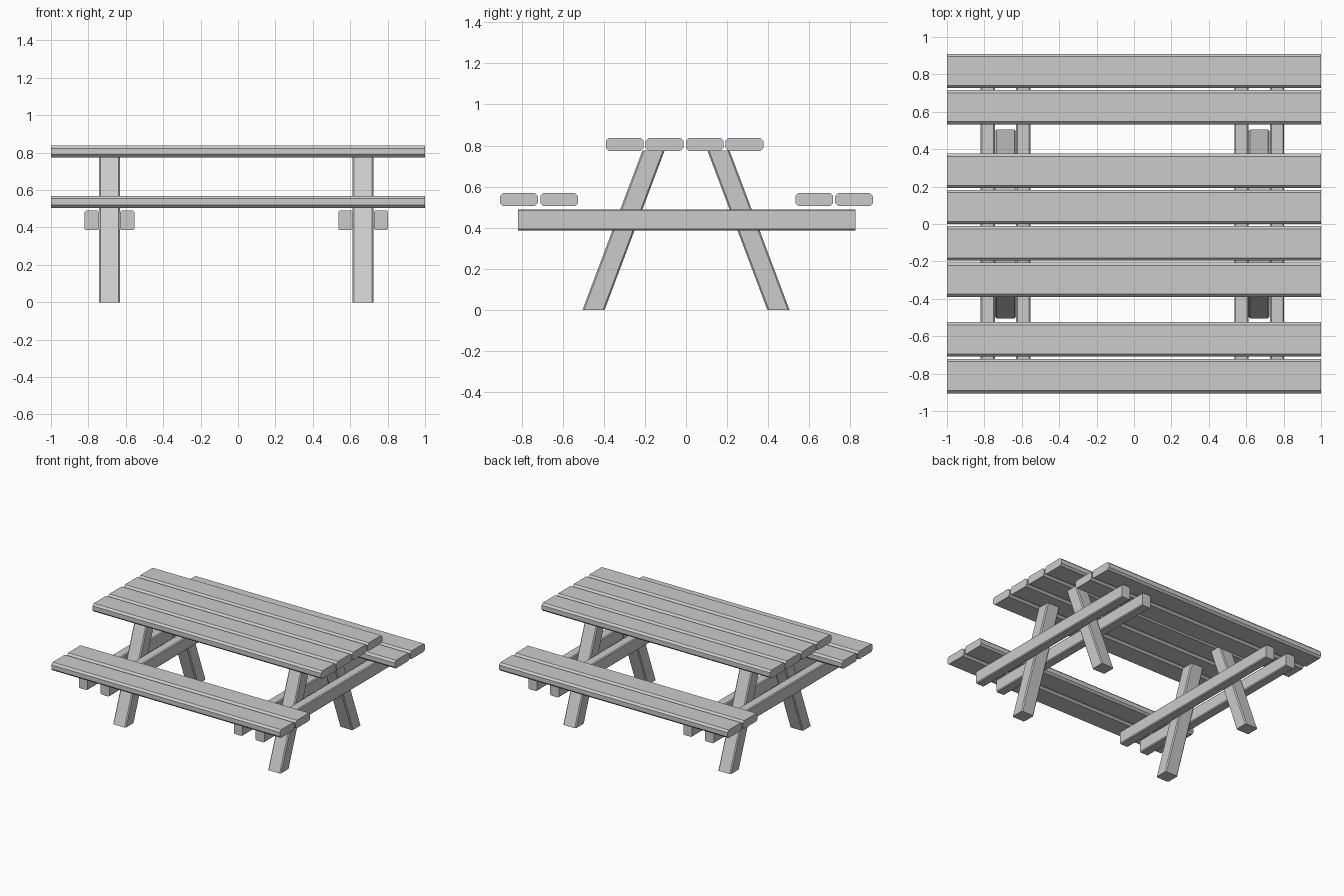
import bpy, bmesh
from mathutils import Vector

if "Cube" in bpy.data.objects:
    bpy.data.objects.remove(bpy.data.objects["Cube"])

AX = {"x": Vector((1, 0, 0)), "y": Vector((0, 1, 0)), "z": Vector((0, 0, 1))}


def bar(name, start, end, u_axis, v_axis, w, h, c):
    """Board with chamfered long edges, swept straight from start to end."""
    a, b = w / 2, h / 2
    prof = [(a, c - b), (a, b - c), (a - c, b), (c - a, b),
            (-a, b - c), (-a, c - b), (c - a, -b), (a - c, -b)]
    bm = bmesh.new()
    rings = [[bm.verts.new(Vector(p) + AX[u_axis] * u + AX[v_axis] * v)
              for u, v in prof] for p in (start, end)]
    for i in range(8):
        j = (i + 1) % 8
        bm.faces.new((rings[0][i], rings[0][j], rings[1][j], rings[1][i]))
    bm.faces.new(rings[0])
    bm.faces.new(rings[1])
    bmesh.ops.recalc_face_normals(bm, faces=bm.faces)
    mesh = bpy.data.meshes.new(name)
    bm.to_mesh(mesh)
    bm.free()
    bpy.context.collection.objects.link(bpy.data.objects.new(name, mesh))


# Table top planks
for y in (-0.298, -0.104, 0.091, 0.284):
    bar("table_plank", (-1, y, 0.806), (1, y, 0.806), "y", "z", 0.184, 0.064, 0.015)

# Bench planks
for y in (-0.813, -0.617, 0.624, 0.818):
    bar("bench_plank", (-1, y, 0.537), (1, y, 0.537), "y", "z", 0.184, 0.064, 0.015)

# Cross beams, a pair clamping each set of legs
for x in (-0.782, -0.592, 0.574, 0.765):
    bar("cross_beam", (x, -0.817, 0.438), (x, 0.824, 0.438), "x", "z", 0.076, 0.104, 0.007)

# Splayed legs with level-cut ends
for x in (-0.688, 0.669):
    for s in (-1, 1):
        bar("leg", (x, s * 0.45, 0), (x, s * 0.158, 0.776), "x", "y", 0.112, 0.108, 0.008)
